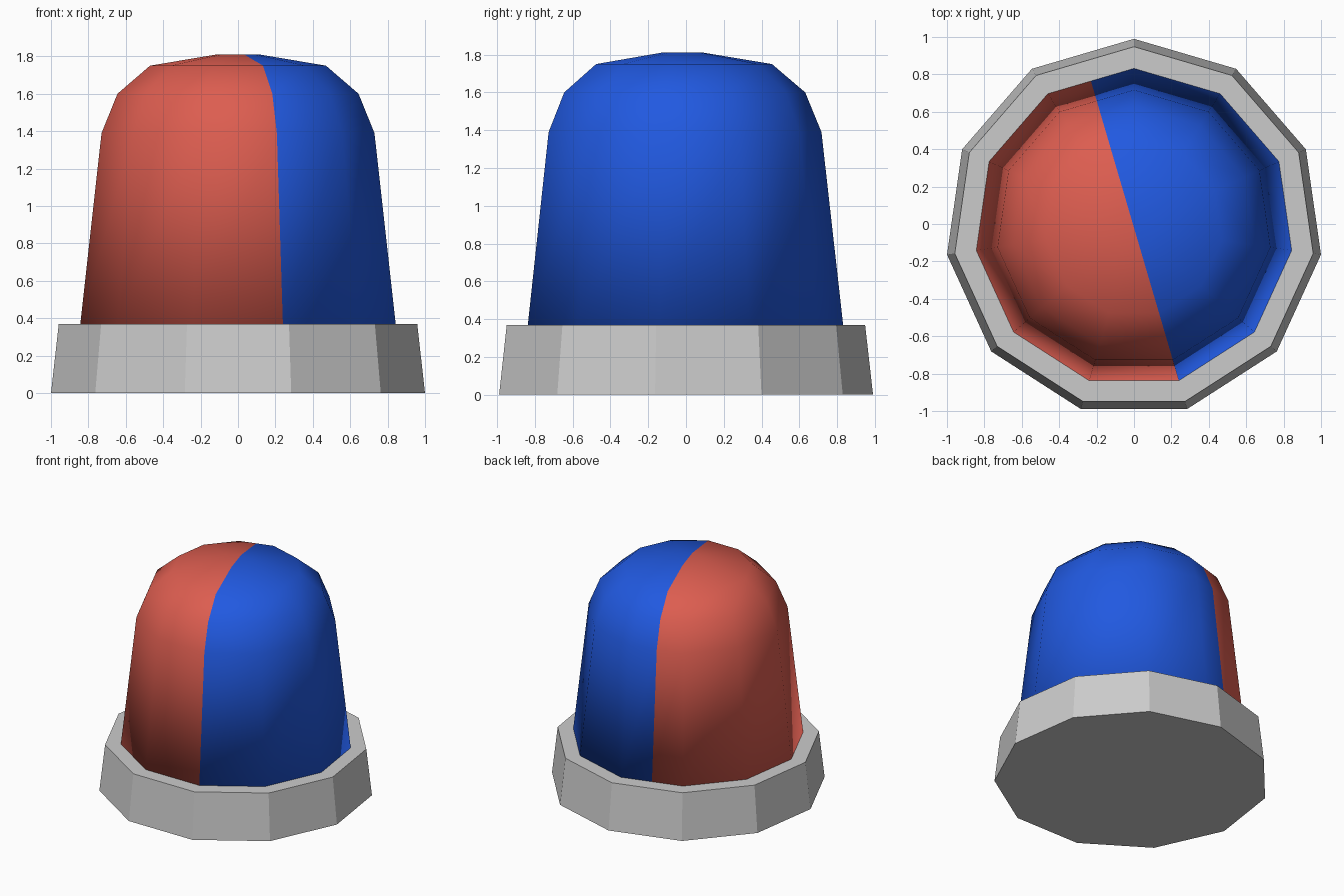
import bpy, bmesh, math
from mathutils import Vector

if "Cube" in bpy.data.objects:
    bpy.data.objects.remove(bpy.data.objects["Cube"])

SIDES = 11
CY = -0.02  # an odd-sided ring needs a small shift to be centred


def lathe(name, profile, smooth=False):
    """Stack 11-sided rings from (radius, z) pairs, capped at both ends."""
    bm = bmesh.new()
    rings = []
    for r, z in profile:
        angles = [math.pi / 2 + i * math.tau / SIDES for i in range(SIDES)]
        rings.append([bm.verts.new((r * math.cos(a), r * math.sin(a) + CY, z)) for a in angles])
    for lo, hi in zip(rings, rings[1:]):
        for i in range(SIDES):
            j = (i + 1) % SIDES
            bm.faces.new((lo[i], lo[j], hi[j], hi[i]))
    bm.faces.new(rings[0][::-1])
    bm.faces.new(rings[-1])
    for f in bm.faces:
        f.smooth = smooth
    mesh = bpy.data.meshes.new(name)
    obj = bpy.data.objects.new(name, mesh)
    bpy.context.collection.objects.link(obj)
    return obj, bm


def material(name, color):
    m = bpy.data.materials.new(name)
    m.diffuse_color = color
    m.use_nodes = True
    m.node_tree.nodes["Principled BSDF"].inputs["Base Color"].default_value = m.diffuse_color
    return m


# Flat-sided tapered base
base, bm = lathe("base", [(1.01, 0), (0.968, 0.37)])
bm.to_mesh(base.data)
bm.free()

# Smooth dome, cut into a red and a blue half along a slanted vertical plane
dome, bm = lathe("dome", [(0.852, 0.368), (0.737, 1.39), (0.651, 1.60),
                          (0.475, 1.75), (0.116, 1.81)], smooth=True)
a = math.radians(270) + math.pi / SIDES
normal = Vector((-math.sin(a), math.cos(a), 0))  # points to the blue side
centre = Vector((0, CY, 0))
bmesh.ops.bisect_plane(bm, geom=bm.verts[:] + bm.edges[:] + bm.faces[:],
                       dist=0.0005, plane_co=centre, plane_no=normal)
for f in bm.faces:
    f.material_index = int((f.calc_center_median() - centre).dot(normal) > 0)
dome.data.materials.append(material("red", (0.72, 0.11, 0.08, 1)))
dome.data.materials.append(material("blue", (0.015, 0.10, 0.75, 1)))
bm.to_mesh(dome.data)
bm.free()
